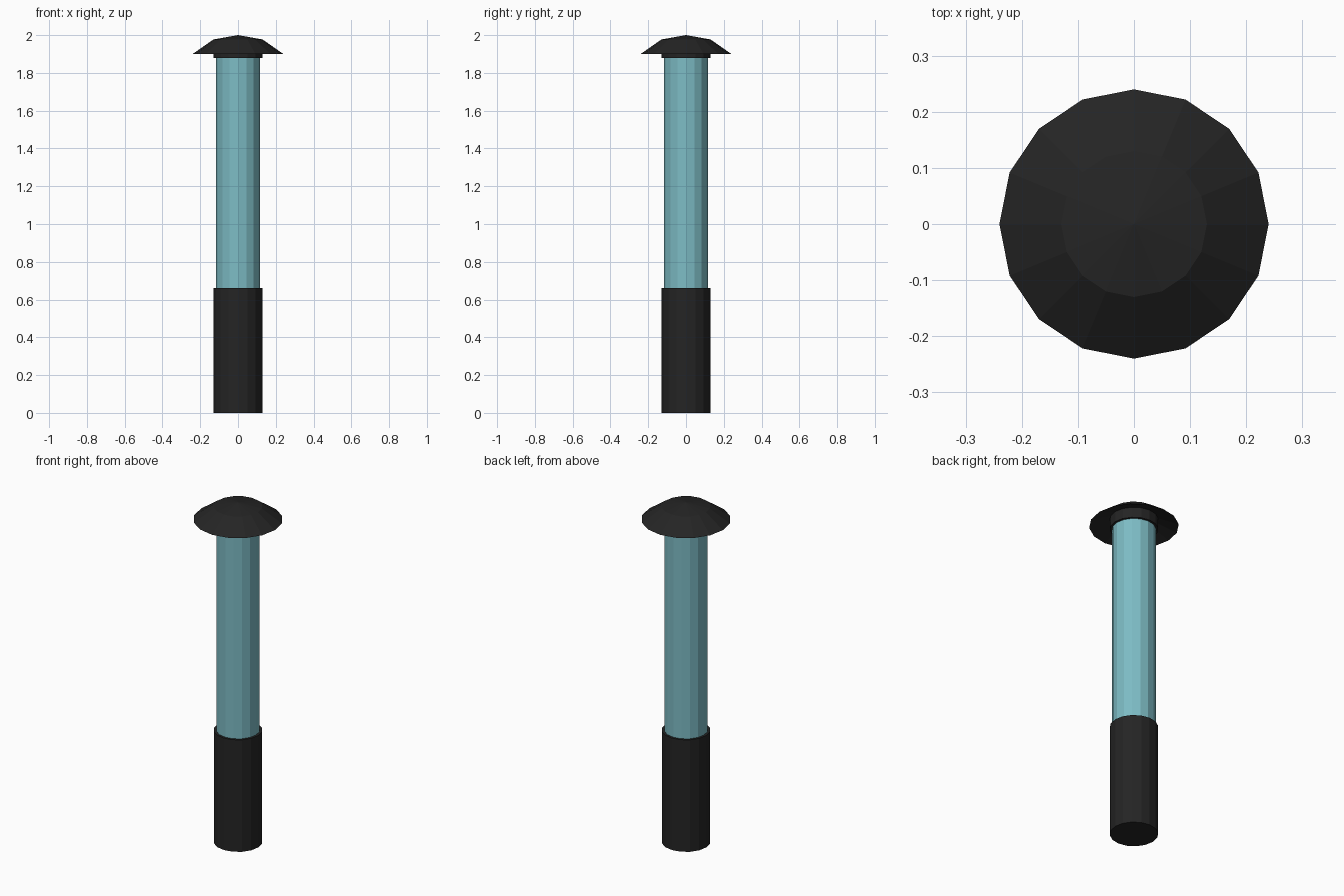
import bpy, bmesh, math

if "Cube" in bpy.data.objects:
    bpy.data.objects.remove(bpy.data.objects["Cube"])

SIDES = 16


def material(name, rgb):
    m = bpy.data.materials.new(name)
    m.diffuse_color = (*rgb, 1.0)
    m.use_nodes = True
    m.node_tree.nodes["Principled BSDF"].inputs["Base Color"].default_value = m.diffuse_color
    return m


black = material("matte black", (0.018, 0.018, 0.018))
teal = material("pale teal glass", (0.205, 0.50, 0.555))


def lathe(name, profile, mat):
    """Turn a (radius, z) profile around the z axis; radius 0 closes to a point."""
    bm = bmesh.new()
    rings = []
    for r, z in profile:
        if r == 0:
            rings.append([bm.verts.new((0, 0, z))] * SIDES)
        else:
            rings.append([bm.verts.new((r * math.cos(2 * math.pi * i / SIDES),
                                        r * math.sin(2 * math.pi * i / SIDES), z))
                          for i in range(SIDES)])
    for a, b in zip(rings, rings[1:]):
        for i in range(SIDES):
            j = (i + 1) % SIDES
            corners = list(dict.fromkeys((a[i], a[j], b[j], b[i])))
            bm.faces.new(corners)
    bmesh.ops.recalc_face_normals(bm, faces=bm.faces)
    me = bpy.data.meshes.new(name)
    bm.to_mesh(me)
    bm.free()
    me.materials.append(mat)
    ob = bpy.data.objects.new(name, me)
    bpy.context.collection.objects.link(ob)
    return ob


# Solid lower post
lathe("base_post", [(0, 0), (0.13, 0), (0.13, 0.66), (0, 0.66)], black)

# Light tube between base and collar
lathe("light_tube", [(0, 0.65), (0.117, 0.65), (0.117, 1.89), (0, 1.89)], teal)

# Collar under the cap
lathe("cap_collar", [(0, 1.88), (0.13, 1.88), (0.13, 1.95), (0, 1.95)], black)

# Faceted cap with a hollowed underside
lathe("cap", [(0, 1.945), (0.12, 1.945), (0.24, 1.90), (0.13, 1.977), (0, 2.0)], black)
